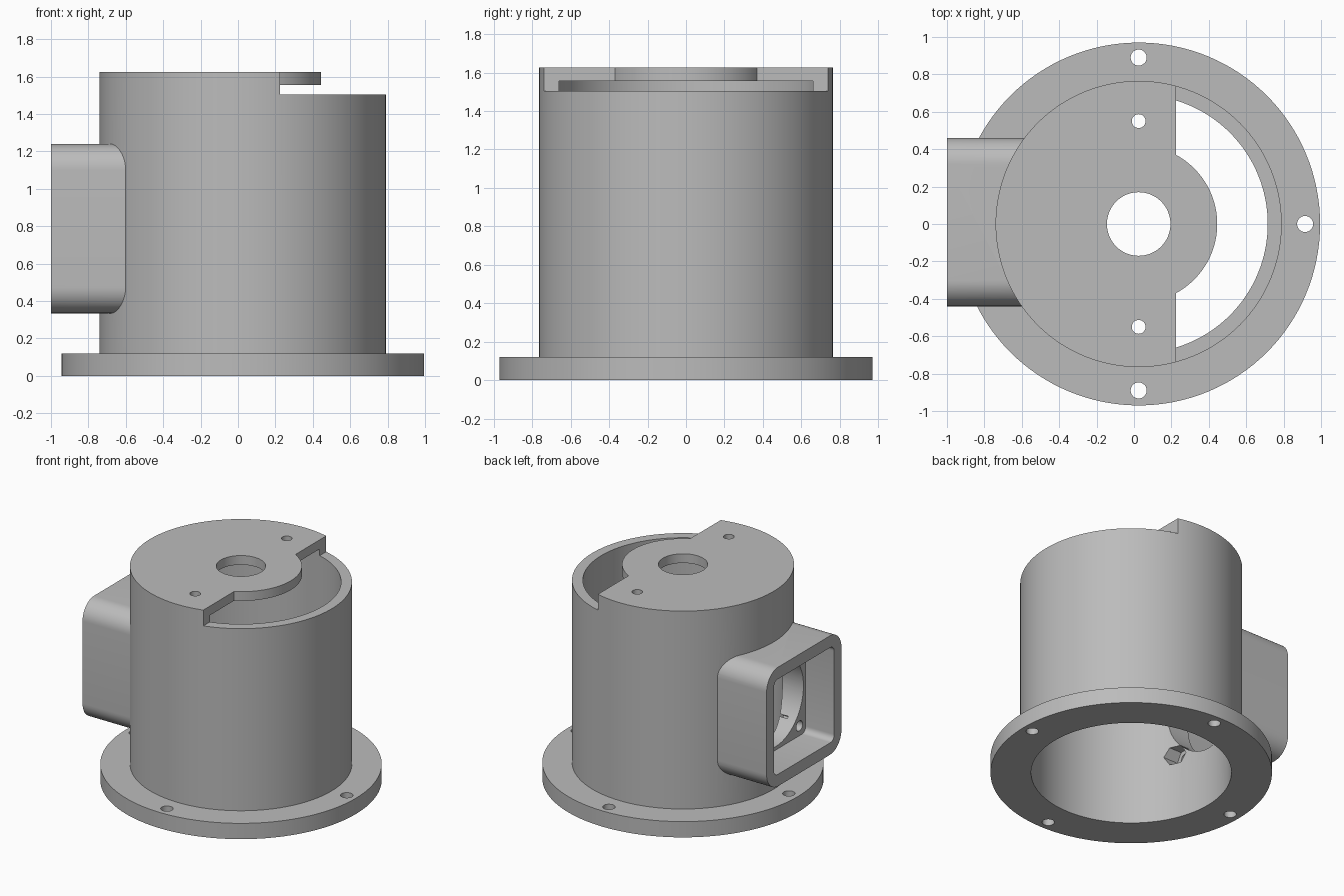
import bpy, bmesh
from math import cos, sin, pi, radians

cube = bpy.data.objects.get("Cube")
if cube:
    bpy.data.objects.remove(cube, do_unlink=True)

CX = 0.025                      # axis of the round body
DUCT_Y, DUCT_Z = 0.01, 0.787    # centre of the square duct
BOLT = 0.288                    # half spacing of the duct bolts

metal = bpy.data.materials.new("plain grey")
metal.use_nodes = True
metal.diffuse_color = (0.5, 0.5, 0.5, 1)
metal.node_tree.nodes["Principled BSDF"].inputs["Base Color"].default_value = (0.5, 0.5, 0.5, 1)


def circle(u, v, r, n=128):
    return [(u + r * cos(2 * pi * i / n), v + r * sin(2 * pi * i / n)) for i in range(n)]


def rounded_rect(u, v, hu, hv, r, steps=12):
    pts = []
    for k, (su, sv) in enumerate([(1, 1), (-1, 1), (-1, -1), (1, -1)]):
        for i in range(steps + 1):
            a = (k + i / steps) * pi / 2
            pts.append((u + su * (hu - r) + r * cos(a), v + sv * (hv - r) + r * sin(a)))
    return pts


def prism(name, pts, lo, hi, axis="z"):
    """Extrude a closed outline from lo to hi along an axis."""
    place = (lambda u, v, w: (u, v, w)) if axis == "z" else (lambda u, v, w: (w, u, v))
    bm = bmesh.new()
    bottom = [bm.verts.new(place(u, v, lo)) for u, v in pts]
    top = [bm.verts.new(place(u, v, hi)) for u, v in pts]
    bm.faces.new(bottom[::-1])
    bm.faces.new(top)
    n = len(pts)
    for i in range(n):
        j = (i + 1) % n
        bm.faces.new((bottom[i], bottom[j], top[j], top[i]))
    mesh = bpy.data.meshes.new(name)
    bm.to_mesh(mesh)
    bm.free()
    mesh.materials.append(metal)
    obj = bpy.data.objects.new(name, mesh)
    bpy.context.collection.objects.link(obj)
    return obj


def combine(target, tool, operation):
    """Apply a boolean and remove the tool."""
    mod = target.modifiers.new("boolean", "BOOLEAN")
    mod.operation, mod.solver, mod.object = operation, "EXACT", tool
    bpy.context.view_layer.objects.active = target
    bpy.ops.object.modifier_apply(modifier=mod.name)
    bpy.data.objects.remove(tool, do_unlink=True)


def cut(target, *args):
    combine(target, prism("cutter", *args), "DIFFERENCE")


# Solid body: drum, base flange and square side duct
housing = prism("fan_housing", circle(CX, 0, 0.765), 0, 1.625)
combine(housing, prism("base_flange", circle(CX, 0, 0.97), 0, 0.12), "UNION")
duct = rounded_rect(DUCT_Y, DUCT_Z, 0.45, 0.4525, 0.14)
combine(housing, prism("side_duct", duct, -1, -0.2, "x"), "UNION")

# Hollow inside, leaving the lid
cut(housing, circle(CX, 0, 0.69), -0.2, 1.555)

# Open part of the lid, with the round boss kept
notch = prism("notch", [(0.225, -1), (1.2, -1), (1.2, 1), (0.225, 1)], 1.505, 1.8)
cut(notch, circle(CX, 0, 0.42), 1.555, 1.9)
combine(housing, notch, "DIFFERENCE")

# Lid holes
cut(housing, circle(CX, 0, 0.17, 64), 1.4, 1.8)
for y in (-0.55, 0.55):
    cut(housing, circle(CX, y, 0.037, 32), 1.4, 1.8)

# Flange bolt holes
for k in range(4):
    a = k * pi / 2
    cut(housing, circle(CX + 0.89 * cos(a), 0.89 * sin(a), 0.043, 32), -0.1, 0.2)

# Duct pocket, round air opening, bolt holes and hexagonal nut recesses
cut(housing, rounded_rect(DUCT_Y, DUCT_Z, 0.362, 0.362, 0.045, 6), -1.1, -0.76, "x")
cut(housing, circle(DUCT_Y, DUCT_Z, 0.336, 96), -0.8, -0.2, "x")
for sy in (-1, 1):
    for sz in (-1, 1):
        y, z = DUCT_Y + sy * BOLT, DUCT_Z + sz * BOLT
        cut(housing, circle(y, z, 0.038, 32), -0.8, -0.4, "x")
        cut(housing, circle(y, z, 0.078, 6), -0.69, -0.4, "x")

# Smooth round walls, crisp edges
for o in bpy.context.selected_objects:
    o.select_set(False)
housing.select_set(True)
bpy.context.view_layer.objects.active = housing
bpy.ops.object.shade_smooth_by_angle(angle=radians(25))
